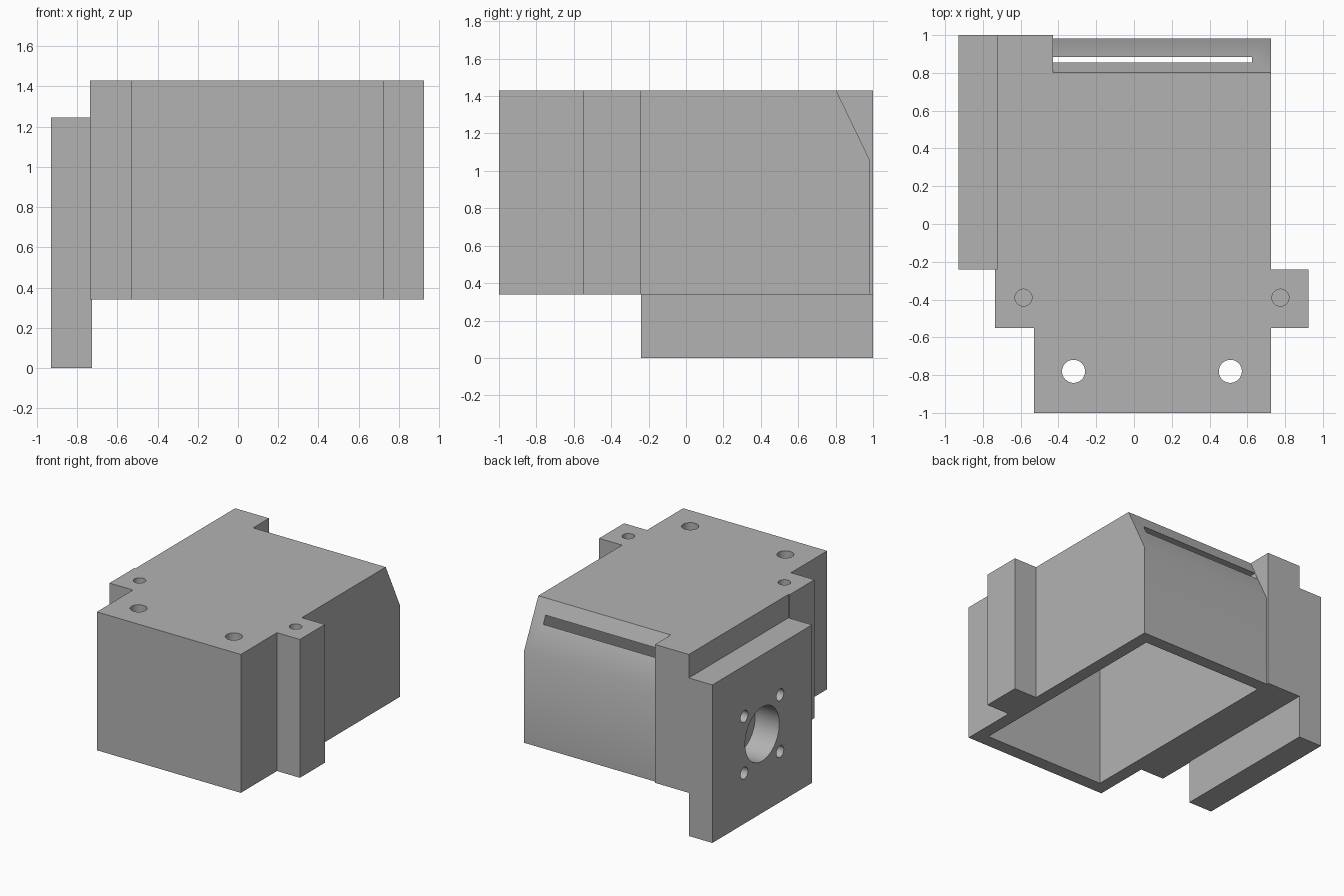
import bpy
import bmesh
from math import radians
from mathutils import Matrix, Vector

if "Cube" in bpy.data.objects:
    bpy.data.objects.remove(bpy.data.objects["Cube"], do_unlink=True)

grey = bpy.data.materials.new("plain_grey")
grey.use_nodes = True
grey.diffuse_color = (0.45, 0.45, 0.45, 1)
grey.node_tree.nodes["Principled BSDF"].inputs["Base Color"].default_value = grey.diffuse_color


def add_object(name, bm):
    bmesh.ops.recalc_face_normals(bm, faces=bm.faces)
    mesh = bpy.data.meshes.new(name)
    bm.to_mesh(mesh)
    bm.free()
    mesh.materials.append(grey)
    obj = bpy.data.objects.new(name, mesh)
    bpy.context.collection.objects.link(obj)
    return obj


def prism(name, points, direction):
    """Extrude a closed outline along a vector."""
    bm = bmesh.new()
    face = bm.faces.new([bm.verts.new(p) for p in points])
    result = bmesh.ops.extrude_face_region(bm, geom=[face], use_keep_orig=True)
    moved = [v for v in result["geom"] if isinstance(v, bmesh.types.BMVert)]
    bmesh.ops.translate(bm, verts=moved, vec=direction)
    return add_object(name, bm)


def box(name, low, high):
    (x0, y0, z0), (x1, y1, z1) = low, high
    base = [(x0, y0, z0), (x1, y0, z0), (x1, y1, z0), (x0, y1, z0)]
    return prism(name, base, (0, 0, z1 - z0))


def rod(name, start, end, radius):
    """Cylinder between two points."""
    a, b = Vector(start), Vector(end)
    turn = (b - a).to_track_quat("Z", "Y").to_matrix().to_4x4()
    bm = bmesh.new()
    bmesh.ops.create_cone(bm, cap_ends=True, segments=40, radius1=radius, radius2=radius,
                          depth=(b - a).length,
                          matrix=Matrix.Translation((a + b) / 2) @ turn)
    return add_object(name, bm)


def combine(target, other, operation):
    other.hide_render = True
    mod = target.modifiers.new(operation.lower(), "BOOLEAN")
    mod.operation = operation
    mod.solver = "EXACT"
    mod.object = other
    bpy.context.view_layer.objects.active = target
    bpy.ops.object.modifier_apply(modifier=mod.name)
    bpy.data.objects.remove(other, do_unlink=True)


bottom, top = 0.34, 1.43
left, step, back = 0.725, -0.43, 0.982

# Housing: stepped footprint with two side ears and a rear shoulder
outline = [(-0.53, -1), (left, -1), (left, -0.55), (0.925, -0.55), (0.925, -0.24),
           (left, -0.24), (left, back), (step, back), (step, 1), (-0.725, 1),
           (-0.725, -0.24), (-0.735, -0.24), (-0.735, -0.55), (-0.53, -0.55)]
housing = prism("housing", [(x, y, bottom) for x, y in outline], (0, 0, top - bottom))

# Sloped upper rear edge, beside the shoulder
slope = Vector((0, back - 0.803, 1.059 - top))
ridge = Vector((step, 0.803, top))
wedge = [ridge - slope * 0.2, ridge + slope, (step, 1.1, 1.059), (step, 1.1, 1.6)]
wedge.insert(2, (step, back, 1.059))
wedge = [wedge[0], wedge[1], wedge[3], wedge[4]]
combine(housing, prism("slope_cutter", wedge, (1.4, 0, 0)), "DIFFERENCE")

# Side mounting plate
combine(housing, box("mounting_plate", (-0.93, -0.24, 0), (-0.725, 1, 1.245)), "UNION")

# Open cavity, breaking through the slope as a narrow slot
combine(housing, box("cavity_cutter", (-0.428, -0.895, 0.1), (0.625, 0.884, 1.323)), "DIFFERENCE")

# Top holes: through at the front, blind in the ears
for x in (-0.32, 0.51):
    combine(housing, rod("front_hole", (x, -0.78, 1.2), (x, -0.78, 1.6), 0.061), "DIFFERENCE")
for x in (-0.585, 0.775):
    combine(housing, rod("ear_hole", (x, -0.39, 1.0), (x, -0.39, 1.6), 0.045), "DIFFERENCE")

# Plate holes: central bore and four screw holes
cy, cz = 0.38, 0.622
combine(housing, rod("bore", (-1.1, cy, cz), (-0.72, cy, cz), 0.213), "DIFFERENCE")
for dy in (-0.223, 0.223):
    for dz in (-0.223, 0.223):
        start, end = (-1.1, cy + dy, cz + dz), (-0.72, cy + dy, cz + dz)
        combine(housing, rod("screw_hole", start, end, 0.046), "DIFFERENCE")

# Smooth the bores and the soft rear bend, keep the corners sharp
bpy.ops.object.select_all(action="DESELECT")
housing.select_set(True)
bpy.context.view_layer.objects.active = housing
bpy.ops.object.shade_smooth_by_angle(angle=radians(30))
